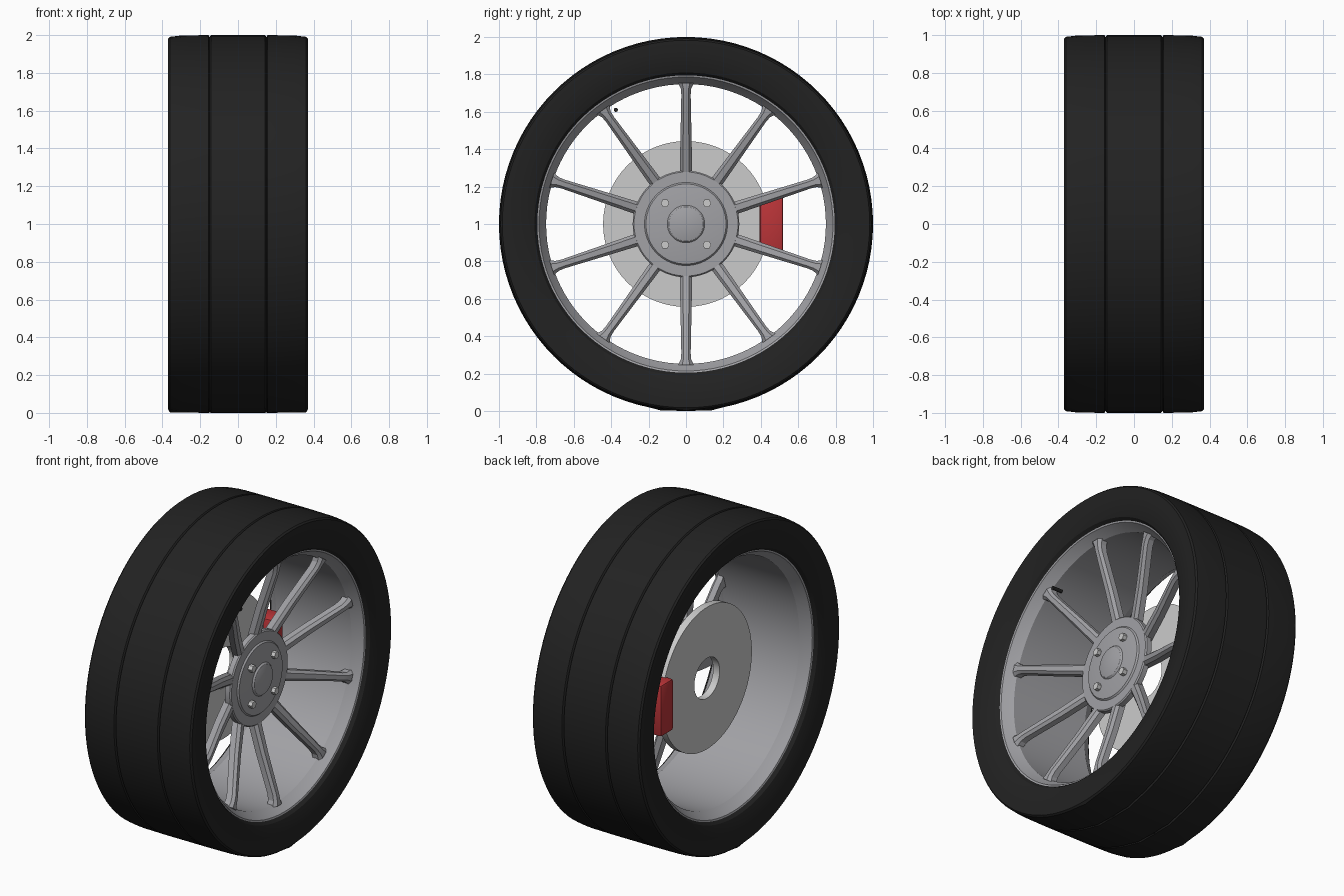
import bpy, bmesh, math
from mathutils import Vector, Matrix

if "Cube" in bpy.data.objects:
    bpy.data.objects.remove(bpy.data.objects["Cube"])

CENTRE = Vector((0, 0, 1))


def material(name, rgb):
    m = bpy.data.materials.new(name)
    m.diffuse_color = (*rgb, 1)
    m.use_nodes = True
    m.node_tree.nodes["Principled BSDF"].inputs["Base Color"].default_value = m.diffuse_color
    return m


rubber = material("rubber", (0.016, 0.016, 0.016))
red = material("red_paint", (0.5, 0.035, 0.04))
alloy = material("alloy_grey", (0.36, 0.36, 0.38))


def finish(name, bm, mat=None, smooth=30):
    bmesh.ops.recalc_face_normals(bm, faces=bm.faces[:])
    me = bpy.data.meshes.new(name)
    bm.to_mesh(me)
    bm.free()
    ob = bpy.data.objects.new(name, me)
    bpy.context.collection.objects.link(ob)
    if mat:
        me.materials.append(mat)
    ob.location = CENTRE
    bpy.ops.object.select_all(action='DESELECT')
    bpy.context.view_layer.objects.active = ob
    ob.select_set(True)
    bpy.ops.object.shade_smooth_by_angle(angle=math.radians(smooth))
    return ob


def lathe(profile, segs=96, closed=True):
    """Spin (x, radius) points around the x axle."""
    bm = bmesh.new()
    vs = [bm.verts.new((x, 0, r)) for x, r in profile]
    edges = [bm.edges.new(p) for p in zip(vs, vs[1:])]
    if closed:
        edges.append(bm.edges.new((vs[-1], vs[0])))
    bmesh.ops.spin(bm, geom=vs + edges, cent=(0, 0, 0), axis=(1, 0, 0),
                   angle=math.tau, steps=segs, use_merge=False)
    bmesh.ops.remove_doubles(bm, verts=bm.verts[:], dist=1e-5)
    return bm


def mirrored(half):
    """Complete a profile listed from the +x side towards x = 0."""
    return half + [(-x, r) for x, r in reversed(half)]


# Tyre with two tread grooves and a flattened contact patch
tyre = lathe(mirrored([(0.20, 0.79), (0.325, 0.795), (0.345, 0.81), (0.362, 0.86),
                       (0.37, 0.93), (0.37, 0.982), (0.36, 0.991), (0.30, 0.998),
                       (0.157, 1.0), (0.15, 0.99), (0.143, 1.0)]))
for v in tyre.verts:
    if v.co.z < -0.99 and abs(v.co.y) < 0.16:
        v.co.z = min(v.co.z, -0.998)
finish("tyre", tyre, rubber)

# Rim barrel with a stepped lip on both sides
finish("rim_barrel", lathe(mirrored([(0.26, 0.795), (0.318, 0.802), (0.325, 0.795), (0.322, 0.786),
                                     (0.285, 0.765), (0.26, 0.748)])), alloy)

# Hub disc with raised cap and central dome
finish("hub", lathe([(0.105, 0), (0.105, 0.275), (0.11, 0.285), (0.142, 0.285), (0.149, 0.278),
                     (0.149, 0.222), (0.158, 0.214), (0.165, 0.16), (0.168, 0.10), (0.177, 0.092),
                     (0.186, 0.055), (0.189, 0)], closed=False), alloy)

# Ten chamfered spokes rising outward from hub to rim
SECTION = [(-0.5, -0.03), (-0.5, 0.008), (-0.25, 0.025), (0.25, 0.025), (0.5, 0.008), (0.5, -0.03)]
STATIONS = [(0.24, 0.113, 0.068), (0.45, 0.172, 0.06), (0.69, 0.25, 0.05),
            (0.725, 0.257, 0.056), (0.755, 0.262, 0.085)]
spokes = bmesh.new()
for i in range(10):
    rot = Matrix.Rotation(i * math.tau / 10, 3, 'X')
    rings = [[spokes.verts.new(rot @ Vector((x + d, w * s, r))) for s, d in SECTION]
             for r, x, w in STATIONS]
    for a, b in zip(rings, rings[1:]):
        for k in range(6):
            n = (k + 1) % 6
            spokes.faces.new((a[k], a[n], b[n], b[k]))
    spokes.faces.new(rings[0])
    spokes.faces.new(rings[-1])
finish("spokes", spokes, alloy, 20)


def rod(bm, x0, x1, y, z, r, segs):
    bmesh.ops.create_cone(bm, cap_ends=True, segments=segs, radius1=r, radius2=r, depth=x1 - x0,
                          matrix=Matrix.Translation(((x0 + x1) / 2, y, z)) @ Matrix.Rotation(math.pi / 2, 4, 'Y'))


# Wheel nuts
nuts = bmesh.new()
for sy in (-1, 1):
    for sz in (-1, 1):
        rod(nuts, 0.15, 0.19, 0.112 * sy, 0.112 * sz, 0.023, 6)
finish("wheel_nuts", nuts)

# Valve stem
valve = bmesh.new()
rod(valve, 0.22, 0.285, -0.375, 0.61, 0.011, 16)
finish("valve_stem", valve, rubber)

# Brake disc with open centre
finish("brake_disc", lathe([(-0.145, 0.125), (-0.145, 0.443), (-0.10, 0.443), (-0.10, 0.125)]))

# Brake caliper straddling the disc edge
caliper = bmesh.new()
bmesh.ops.create_cube(caliper, size=1, matrix=Matrix.Translation((-0.12, 0.456, 0))
                      @ Matrix.Diagonal((0.14, 0.125, 0.32, 1)))
bmesh.ops.bevel(caliper, geom=caliper.edges[:], offset=0.012, segments=2, affect='EDGES', profile=0.5)
finish("brake_caliper", caliper, red)
